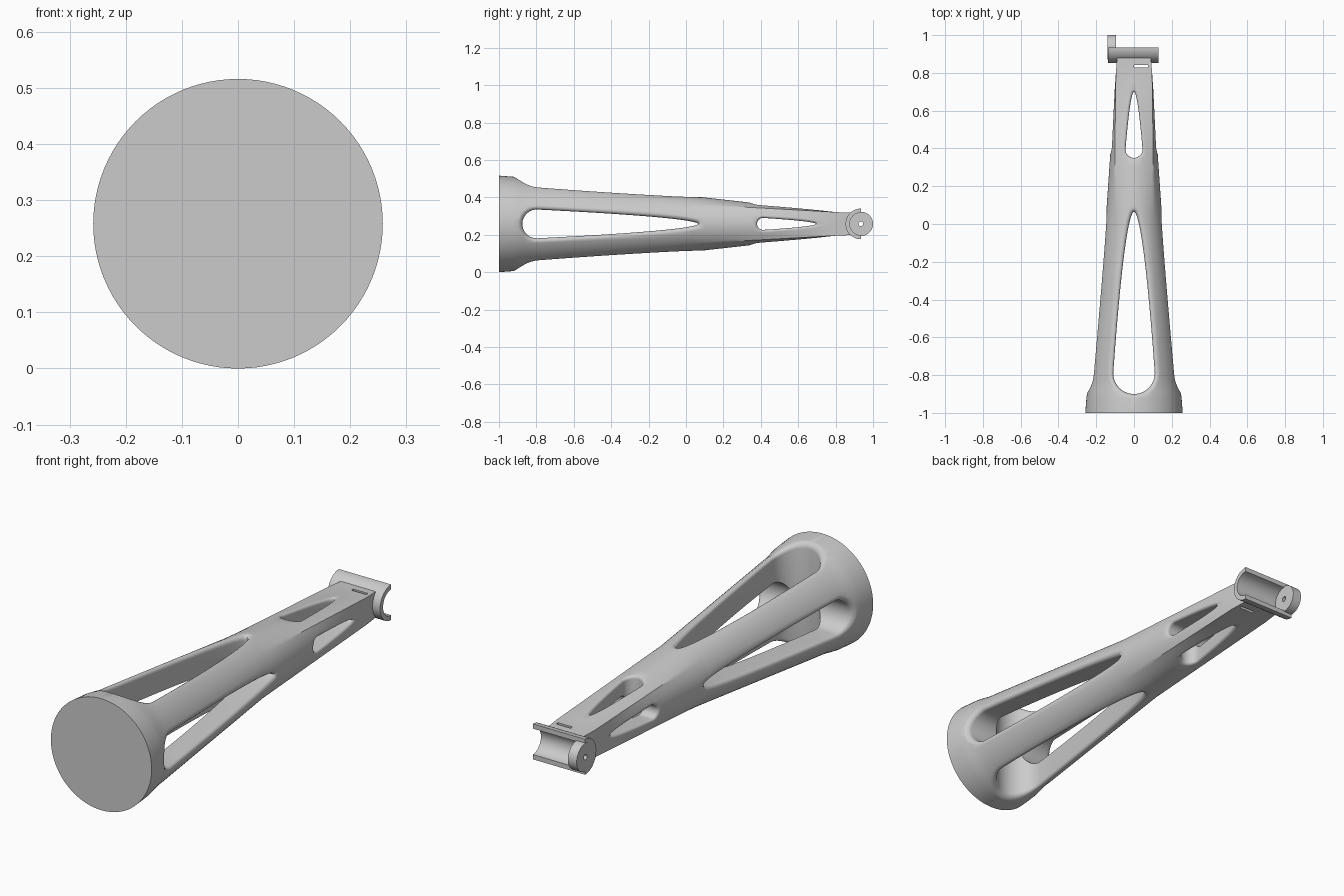
import bpy, bmesh
from math import sin, cos, pi, radians, hypot

if "Cube" in bpy.data.objects:
    bpy.data.objects.remove(bpy.data.objects["Cube"])

AXIS_Z = 0.258
SEGMENTS = 96

grey = bpy.data.materials.new("light grey")
grey.use_nodes = True
grey.diffuse_color = (0.6, 0.6, 0.6, 1)
grey.node_tree.nodes["Principled BSDF"].inputs["Base Color"].default_value = (0.6, 0.6, 0.6, 1)

# Round part of the arm: y, radius
ROUND = [(-1, .258), (-.92, .252), (-.89, .247), (-.86, .241), (-.83, .2365), (-.79, .233), (.03, .149)]
LOFT_START, LOFT_END, ARM_END = .03, .8, .91


def radius(y):
    for (y0, r0), (y1, r1) in zip(ROUND, ROUND[1:]):
        if y <= y1:
            return r0 + (y - y0) / (y1 - y0) * (r1 - r0)
    return ROUND[-1][1]


def skin(y, a):
    """Point on the arm's skin: round at the base, ruled into a rectangle."""
    y = min(max(y, -1), ARM_END)
    t = min(max((y - LOFT_START) / (LOFT_END - LOFT_START), 0), 1)
    taper = max(y - LOFT_END, 0)
    w, h = .096 - .08 * taper, .063 - .04 * taper
    c, s = cos(a), sin(a)
    m = max(abs(c), abs(s))
    r = radius(y) * (1 - t)
    return r * c + t * w * c / m, r * s + t * h * s / m


def surface_height(side, y, vertical):
    """Distance from the axis to the skin above a sideways position."""
    across, up = (0, 1) if vertical else (1, 0)
    lo, hi = (0, pi / 2) if vertical else (pi / 2, 0)
    for _ in range(30):
        mid = (lo + hi) / 2
        if skin(y, mid)[across] > abs(side):
            lo = mid
        else:
            hi = mid
    return skin(y, lo)[up]


def loft(name, rings):
    """Closed solid through rings with equal point counts."""
    bm = bmesh.new()
    loops = [[bm.verts.new(p) for p in ring] for ring in rings]
    n = len(loops[0])
    for a, b in zip(loops, loops[1:]):
        for i in range(n):
            j = (i + 1) % n
            bm.faces.new((a[i], a[j], b[j], b[i]))
    bm.faces.new(loops[0])
    bm.faces.new(loops[-1])
    bmesh.ops.recalc_face_normals(bm, faces=bm.faces)
    mesh = bpy.data.meshes.new(name)
    bm.to_mesh(mesh)
    bm.free()
    mesh.materials.append(grey)
    obj = bpy.data.objects.new(name, mesh)
    bpy.context.collection.objects.link(obj)
    return obj


def extrude_x(name, profile, x0, x1):
    return loft(name, [[(x, y, z) for y, z in profile] for x in (x0, x1)])


def circle(y, r, n=48):
    return [(y + r * cos(2 * pi * i / n), AXIS_Z + r * sin(2 * pi * i / n)) for i in range(n)]


def activate(obj):
    bpy.ops.object.select_all(action='DESELECT')
    obj.select_set(True)
    bpy.context.view_layer.objects.active = obj


def cut(target, cutter):
    cutter.hide_render = True
    mod = target.modifiers.new("cut", 'BOOLEAN')
    mod.operation = 'DIFFERENCE'
    mod.solver = 'EXACT'
    mod.object = cutter
    activate(target)
    bpy.ops.object.modifier_apply(modifier=mod.name)
    bpy.data.objects.remove(cutter)


def slot_cutter(start, half, tip, vertical, fillet):
    """Teardrop slot through the arm, flared to round its rims."""
    centre = start + half
    right = [(half * sin(i * pi / 20), centre - half * cos(i * pi / 20)) for i in range(10)]
    for i in range(20):
        rest = (1 - i / 20) ** 2
        right.append((half * rest ** .56, tip - (tip - centre) * rest))
    path = right + [(0, tip)] + [(-s, y) for s, y in reversed(right[1:])]
    n = len(path)

    def ring(offset, rise, sign):
        points = []
        for i, (s, y) in enumerate(path):
            (s0, y0), (s1, y1) = path[i - 1], path[(i + 1) % n]
            length = hypot(s1 - s0, y1 - y0)
            s += offset * (y1 - y0) / length
            y -= offset * (s1 - s0) / length
            d = sign * (surface_height(s, y, vertical) + rise)
            points.append((s, y, AXIS_Z + d) if vertical else (d, y, AXIS_Z + s))
        return points

    # Quarter-round rim, run on past the skin, then straight out
    layers = []
    for deg in (0, 17, 34, 51, 68):
        a = radians(deg)
        layers.append((fillet * (1 - cos(a)), fillet * (sin(a) - 1)))
    out, rise = layers[-1]
    layers.append((out + .28 * fillet, rise + .11 * fillet))
    layers.append((out + .28 * fillet, .1))
    rings = [ring(o, k, -1) for o, k in reversed(layers)]
    rings += [ring(o, k, 1) for o, k in layers]
    return loft("slot_cutter", rings)


# Tapered arm, round at the base and rectangular at the tip
ys = sorted({s[0] for s in ROUND} | {i * .05 for i in range(1, 18)} | {ARM_END})
rings = []
for y in ys:
    pts = [skin(y, 2 * pi * i / SEGMENTS) for i in range(SEGMENTS)]
    rings.append([(x, y, AXIS_Z + z) for x, z in pts])
arm = loft("tapered_arm", rings)

# Lightening slots, large near the base and small near the tip
for start, half, tip, vertical, fillet in (
        (-.9, .11, .065, True, .025), (-.875, .077, .065, False, .025),
        (.35, .045, .70, True, .014), (.38, .032, .695, False, .014)):
    cut(arm, slot_cutter(start, half, tip, vertical, fillet))

# Narrow slit near the tip, and the seat for the cradle
slit = [(.829, 0), (.843, 0), (.843, 1), (.829, 1)]
cut(arm, extrude_x("slit_cutter", slit, 0, .075))
CRADLE_Y = .935
cut(arm, extrude_x("seat_cutter", circle(CRADLE_Y, .066), -.3, .3))

# Half-round cradle opening to the back
arc = [pi / 2 + pi * i / 24 for i in range(25)]
shell = [(CRADLE_Y + .082 * cos(a), AXIS_Z + .082 * sin(a)) for a in arc]
shell += [(CRADLE_Y + .06 * cos(a), AXIS_Z + .06 * sin(a)) for a in reversed(arc)]
cradle = extrude_x("cradle", shell, -.138, .13)

# End plate with a small pin hole
plate = extrude_x("cradle_end_plate", circle(CRADLE_Y, .065), -.14, -.095)
cut(plate, extrude_x("pin_hole_cutter", circle(CRADLE_Y, .012, 24), -.3, .3))

for obj in (arm, cradle, plate):
    activate(obj)
    bpy.ops.object.shade_smooth_by_angle(angle=radians(30))
